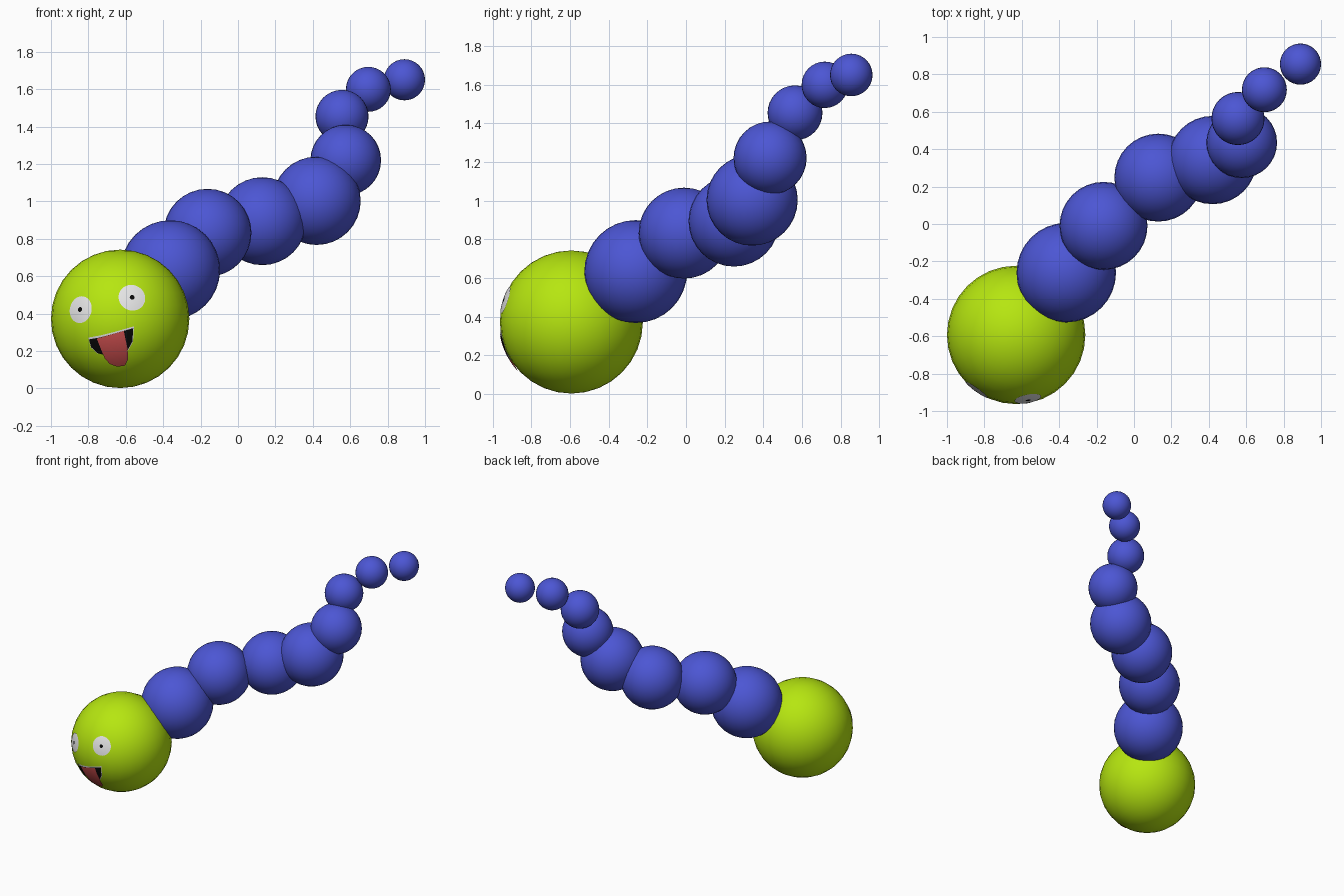
import bpy, bmesh, math
from mathutils import Vector

if "Cube" in bpy.data.objects:
    bpy.data.objects.remove(bpy.data.objects["Cube"])


def material(name, rgb):
    m = bpy.data.materials.new(name)
    lin = [(c / 255 / 12.92) if c < 11 else ((c / 255 + 0.055) / 1.055) ** 2.4 for c in rgb]
    m.diffuse_color = (*lin, 1)
    m.use_nodes = True
    m.node_tree.nodes["Principled BSDF"].inputs["Base Color"].default_value = m.diffuse_color
    return m


GREEN = material("lime green", (182, 230, 16))
BLUE = material("body blue", (76, 86, 212))
WHITE = material("eye white", (236, 236, 236))
BLACK = material("black", (8, 8, 8))
RED = material("tongue red", (208, 80, 80))


def ball(name, centre, radius, mat):
    bpy.ops.mesh.primitive_uv_sphere_add(segments=32, ring_count=16, radius=radius, location=centre)
    ob = bpy.context.object
    ob.name = name
    ob.data.materials.append(mat)
    bpy.ops.object.shade_smooth()
    return ob


HEAD = Vector((-0.63, -0.593, 0.372))
R = 0.37


def patch(name, outline, lift, mat, rings=6):
    """Thin plate on the front of the head, outline given in x and z."""
    pts = [Vector(p) for p in outline]
    mid = sum(pts, Vector((0, 0))) / len(pts)
    # split long edges so that the plate follows the curve
    dense = []
    for a, b in zip(pts, pts[1:] + pts[:1]):
        n = max(1, math.ceil((b - a).length / 0.015))
        dense += [a.lerp(b, i / n) for i in range(n)]
    bm = bmesh.new()

    def vert(p):
        dx, dz = p.x - HEAD.x, p.y - HEAD.z
        rad = R + lift
        return bm.verts.new(HEAD + Vector((dx, -math.sqrt(rad * rad - dx * dx - dz * dz), dz)))

    centre = vert(mid)
    loops = [[vert(mid.lerp(p, k / rings)) for p in dense] for k in range(1, rings + 1)]
    n = len(dense)
    for i in range(n):
        j = (i + 1) % n
        bm.faces.new((centre, loops[0][i], loops[0][j]))
        for a, b in zip(loops, loops[1:]):
            bm.faces.new((a[i], b[i], b[j], a[j]))
    for f in bm.faces:
        f.smooth = True
        f.normal_update()
        if f.normal.y > 0:
            f.normal_flip()
    me = bpy.data.meshes.new(name)
    bm.to_mesh(me)
    bm.free()
    me.materials.append(mat)
    ob = bpy.data.objects.new(name, me)
    bpy.context.collection.objects.link(ob)
    return ob


def round_outline(x, z, size):
    """Circle lying on the head, seen from the front."""
    dx, dz = (x - HEAD.x) / R, (z - HEAD.z) / R
    d = Vector((dx, -math.sqrt(1 - dx * dx - dz * dz), dz))
    u = d.cross(Vector((0, 0, 1))).normalized()
    v = d.cross(u)
    a = size / R
    out = []
    for i in range(32):
        t = math.tau * i / 32
        p = HEAD + R * (math.cos(a) * d + math.sin(a) * (math.cos(t) * u + math.sin(t) * v))
        out.append((p.x, p.z))
    return out


# Head
ball("head", HEAD, R, GREEN)

# Body segments, from the neck to the tail tip
segments = [
    (-0.362, -0.26, 0.633, 0.266),
    (-0.163, -0.01, 0.832, 0.235),
    (0.13, 0.248, 0.894, 0.235),
    (0.42, 0.342, 1.003, 0.236),
    (0.576, 0.435, 1.22, 0.189),
    (0.556, 0.564, 1.454, 0.142),
    (0.697, 0.718, 1.599, 0.12),
    (0.89, 0.855, 1.65, 0.11),
]
for i, (x, y, z, r) in enumerate(segments, 1):
    ball(f"body_segment_{i}", (x, y, z), r, BLUE)

# Eyes with small pupils
for side, x, z in (("left", -0.845, 0.422), ("right", -0.566, 0.487)):
    patch(f"{side}_eye", round_outline(x, z, 0.073), 0.002, WHITE)
    patch(f"{side}_pupil", round_outline(x, z, 0.013), 0.004, BLACK, 2)

# Mouth: pale rim, dark opening and tongue
mouth = [(-0.797, 0.262), (-0.785, 0.22), (-0.75, 0.188), (-0.70, 0.175), (-0.64, 0.175),
         (-0.59, 0.205), (-0.565, 0.25), (-0.56, 0.322), (-0.62, 0.305), (-0.68, 0.288), (-0.74, 0.272)]
rim = [(x - 0.003 if x < -0.7 else x + 0.004, z + 0.010 if i > 6 or i == 0 else z)
       for i, (x, z) in enumerate(mouth)]
patch("mouth_rim", rim, 0.002, WHITE)
patch("mouth", mouth, 0.004, BLACK)
tongue = [(-0.755, 0.266), (-0.735, 0.215), (-0.712, 0.16), (-0.685, 0.13), (-0.645, 0.116),
          (-0.605, 0.122), (-0.588, 0.155), (-0.59, 0.21), (-0.603, 0.27), (-0.61, 0.307), (-0.68, 0.287)]
patch("tongue", tongue, 0.006, RED)
